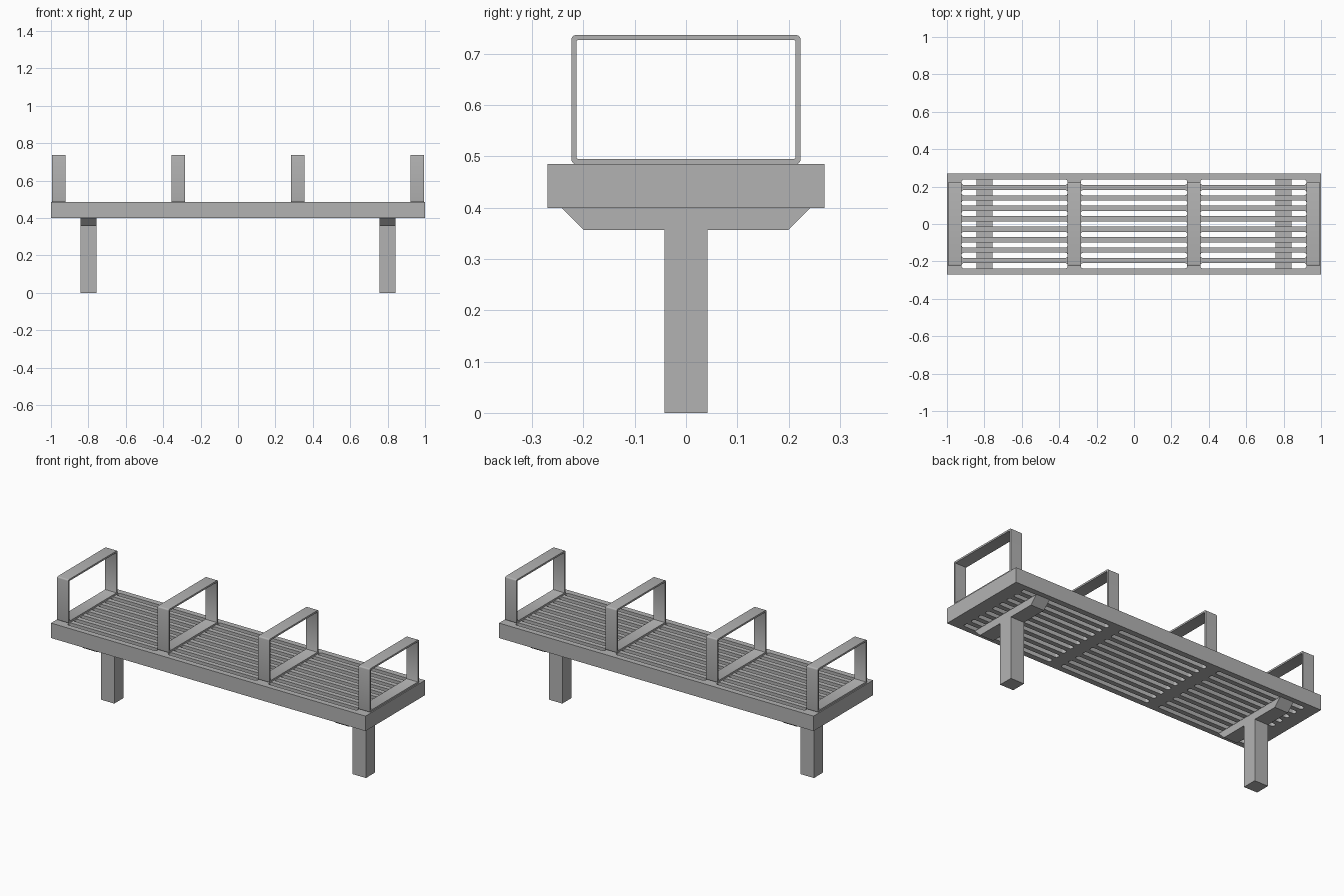
import bpy
from math import pi, cos, sin

cube = bpy.data.objects.get("Cube")
if cube:
    bpy.data.objects.remove(cube, do_unlink=True)

GREY = (0.45, 0.45, 0.45, 1)
metal = bpy.data.materials.new("grey_metal")
metal.use_nodes = True
metal.diffuse_color = GREY
metal.node_tree.nodes["Principled BSDF"].inputs["Base Color"].default_value = GREY


def rounded_rect(x0, x1, y0, y1, radius=0, steps=4):
    """Outline of a rectangle, with rounded corners if a radius is given."""
    if not radius:
        return [(x0, y0), (x1, y0), (x1, y1), (x0, y1)]
    corners = [(x1, y1), (x0, y1), (x0, y0), (x1, y0)]
    points = []
    for i, (cx, cy) in enumerate(corners):
        cx += radius if cx == x0 else -radius
        cy += radius if cy == y0 else -radius
        for k in range(steps + 1):
            a = (i + k / steps) * pi / 2
            points.append((cx + radius * cos(a), cy + radius * sin(a)))
    return points


def plate(name, outlines, thickness, location, rotation=(0, 0, 0)):
    """Extrude the first outline, with the other outlines as holes."""
    curve = bpy.data.curves.new(name, 'CURVE')
    curve.dimensions = '2D'
    curve.fill_mode = 'BOTH'
    curve.extrude = thickness / 2
    for outline in outlines:
        spline = curve.splines.new('POLY')
        spline.points.add(len(outline) - 1)
        for point, (x, y) in zip(spline.points, outline):
            point.co = (x, y, 0, 1)
        spline.use_cyclic_u = True
    curve.materials.append(metal)
    obj = bpy.data.objects.new(name, curve)
    bpy.context.collection.objects.link(obj)
    obj.location = location
    obj.rotation_euler = rotation
    bpy.ops.object.select_all(action='DESELECT')
    obj.select_set(True)
    bpy.context.view_layer.objects.active = obj
    bpy.ops.object.convert(target='MESH')
    bpy.ops.object.shade_smooth_by_angle(angle=pi / 6)
    return bpy.context.object


SIDEWAYS = (pi / 2, 0, pi / 2)   # profile in y and z, thickness along x
SEAT_BOTTOM, SEAT_TOP = 0.399, 0.485

# Seat slab with three bays of nine long slots
outlines = [rounded_rect(-1, 1, -0.27, 0.27)]
for x0, x1 in ((-0.922, -0.355), (-0.284, 0.284), (0.355, 0.922)):
    for row in range(-4, 5):
        y = row * 0.0558
        outlines.append(rounded_rect(x0, x1, y - 0.014, y + 0.014, 0.012))
plate("slotted_seat", outlines, SEAT_TOP - SEAT_BOTTOM,
      (0, 0, (SEAT_TOP + SEAT_BOTTOM) / 2))

# Flat-bar hoops that divide the seat
hoop = [rounded_rect(-0.223, 0.223, SEAT_TOP, 0.736, 0.008),
        rounded_rect(-0.213, 0.213, SEAT_TOP + 0.01, 0.726, 0.002, 2)]
for name, x in (("right_end", -0.958), ("right_middle", -0.32),
                ("left_middle", 0.32), ("left_end", 0.958)):
    plate(name + "_armrest", hoop, 0.072, (x, 0, 0), SIDEWAYS)

# T-shaped legs with tapered brackets
half = [(0.042, 0), (0.042, 0.356), (0.199, 0.356), (0.242, SEAT_BOTTOM)]
leg = half + [(-y, z) for y, z in reversed(half)]
for name, x in (("right", -0.8), ("left", 0.8)):
    plate(name + "_leg", [leg], 0.086, (x, 0, 0), SIDEWAYS)
